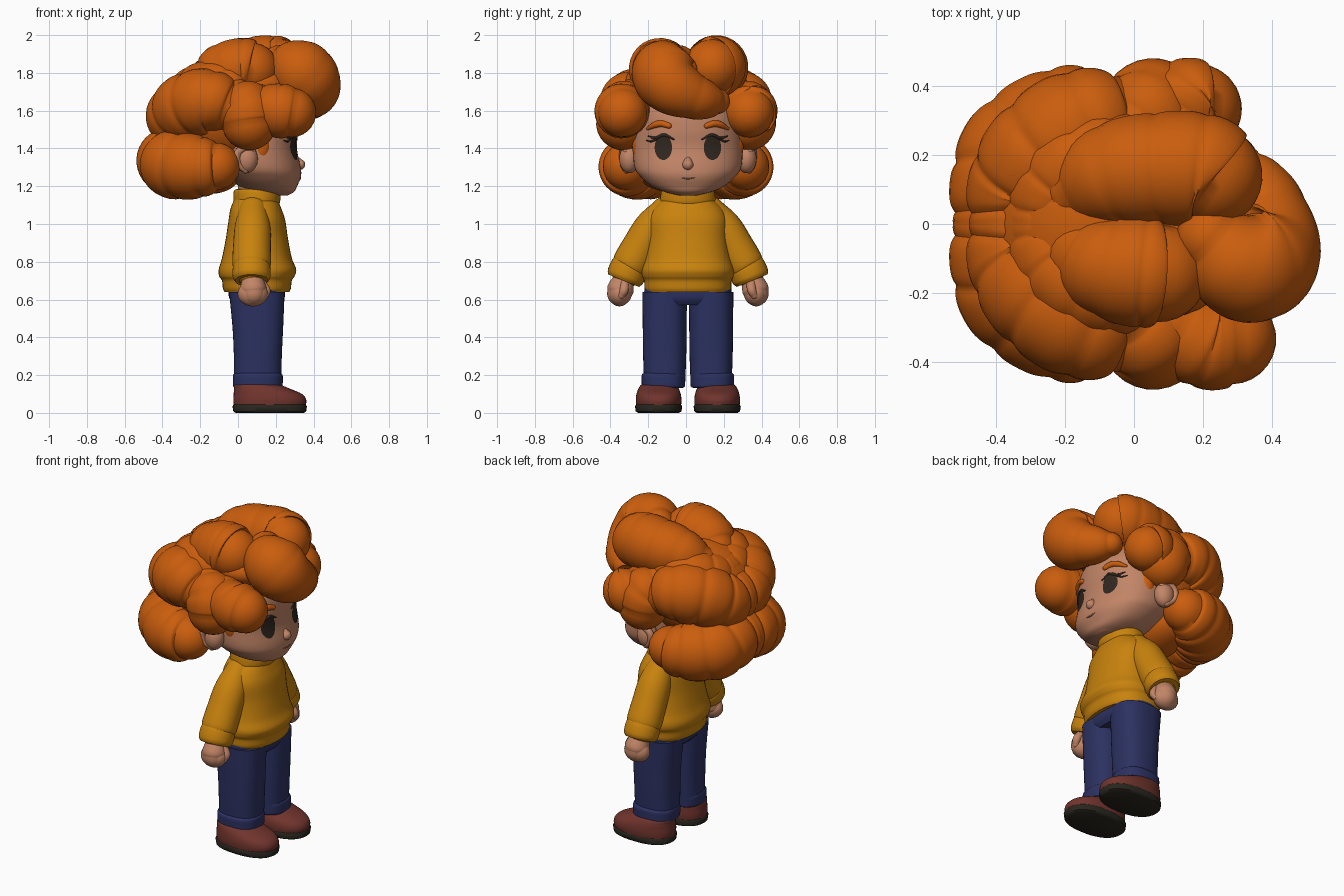
import bpy, math
from mathutils import Vector
from mathutils.bvhtree import BVHTree

if "Cube" in bpy.data.objects:
    bpy.data.objects.remove(bpy.data.objects["Cube"])


def material(name, rgb):
    m = bpy.data.materials.new(name)
    m.use_nodes = True
    m.diffuse_color = (*rgb, 1)
    m.node_tree.nodes["Principled BSDF"].inputs["Base Color"].default_value = (*rgb, 1)
    return m


HAIR = material("ginger_hair", (0.59, 0.11, 0.004))
SKIN = material("skin", (0.54, 0.235, 0.135))
KNIT = material("mustard_knit", (0.58, 0.225, 0.004))
DENIM = material("navy_denim", (0.025, 0.031, 0.12))
LEATHER = material("red_brown_leather", (0.165, 0.034, 0.026))
RUBBER = material("dark_rubber", (0.022, 0.019, 0.013))
EYE = material("dark_brown_eye", (0.03, 0.02, 0.014))
LIP = material("mouth_line", (0.36, 0.13, 0.075))
parts = []


def mesh_object(name, verts, faces, mat):
    me = bpy.data.meshes.new(name)
    me.from_pydata(verts, [], faces)
    me.materials.append(mat)
    me.shade_smooth()
    me.set_sharp_from_angle(angle=math.radians(50))
    ob = bpy.data.objects.new(name, me)
    bpy.context.collection.objects.link(ob)
    parts.append(ob)
    return ob


def skin_rings(name, rings, mat):
    n = len(rings[0])
    verts = [p for ring in rings for p in ring]
    faces = [(i * n + j, i * n + (j + 1) % n, (i + 1) * n + (j + 1) % n, (i + 1) * n + j)
             for i in range(len(rings) - 1) for j in range(n)]
    faces += [tuple(reversed(range(n))), tuple(range(len(verts) - n, len(verts)))]
    return mesh_object(name, verts, faces, mat)


def smooth_path(pts, steps=10):
    """Catmull-Rom samples through points of any dimension."""
    p = [Vector(q) for q in pts]
    p = [2 * p[0] - p[1]] + p + [2 * p[-1] - p[-2]]
    out = []
    for a, b, c, d in zip(p, p[1:], p[2:], p[3:]):
        for k in range(steps):
            t = k / steps
            out.append(0.5 * (2 * b + (c - a) * t + (2 * a - 5 * b + 4 * c - d) * t * t
                              + (3 * b - a - 3 * c + d) * t ** 3))
    return out + [p[-2]]


def loft(name, sections, mat, y=0, power=2.0, steps=6, n=40):
    """Stack of horizontal rounded sections: z, centre x, half depth, half width."""
    rings = []
    for z, cx, rx, ry in smooth_path(sections, steps):
        ring = []
        for j in range(n):
            c, s = math.cos(j * math.tau / n), math.sin(j * math.tau / n)
            ring.append((cx + rx * math.copysign(abs(c) ** (2 / power), c),
                         y + ry * math.copysign(abs(s) ** (2 / power), s), z))
        rings.append(ring)
    return skin_rings(name, rings, mat)


def tube(name, pts, mat, ribs=0, depth=0.1, n=28, steps=10, caps=True):
    """Round swept form with domed ends and optional soft creases: x, y, z, radius."""
    path = smooth_path(pts, steps)
    pos = [Vector(q[:3]) for q in path]
    tan = [(pos[min(i + 1, len(pos) - 1)] - pos[max(i - 1, 0)]).normalized() for i in range(len(pos))]
    rad = []
    for i, q in enumerate(path):
        crease = (1 - abs(math.sin(math.pi * ribs * i / (len(path) - 1)))) ** 2 if ribs else 0
        rad.append(q[3] * (1 - depth * crease))
    if caps:
        arc = [math.pi / 2 * k / 7 for k in range(1, 7)] + [1.55]
        p0, p1, t0, t1, r0, r1 = pos[0], pos[-1], tan[0], tan[-1], rad[0], rad[-1]
        pos = [p0 - t0 * r0 * math.sin(a) for a in reversed(arc)] + pos + [p1 + t1 * r1 * math.sin(a) for a in arc]
        rad = [r0 * math.cos(a) for a in reversed(arc)] + rad + [r1 * math.cos(a) for a in arc]
        tan = [t0] * 7 + tan + [t1] * 7
    u = tan[0].orthogonal()
    rings = []
    for p, t, r in zip(pos, tan, rad):
        u = (u - t * u.dot(t)).normalized()
        v = t.cross(u)
        rings.append([p + r * (u * math.cos(j * math.tau / n) + v * math.sin(j * math.tau / n)) for j in range(n)])
    return skin_rings(name, rings, mat)


def ball(name, loc, size, mat):
    rings = [[(loc[0] + size[0] * math.sin(a) * math.cos(b), loc[1] + size[1] * math.sin(a) * math.sin(b),
               loc[2] - size[2] * math.cos(a)) for b in [j * math.tau / 32 for j in range(32)]]
             for a in [0.01 + (math.pi - 0.02) * k / 20 for k in range(21)]]
    return skin_rings(name, rings, mat)


# Head, with the scalp above the hairline coloured as hair
head = loft("head", [(1.152, .215, .05, .05), (1.17, .185, .112, .125), (1.2, .16, .153, .192), (1.25, .135, .198, .25),
                     (1.3, .11, .222, .282), (1.4, .09, .222, .29), (1.5, .08, .238, .285), (1.6, .07, .235, .27),
                     (1.7, .05, .19, .21), (1.78, .03, .08, .1)], SKIN, power=2.15, n=56)
head.data.materials.append(HAIR)
for f in head.data.polygons:
    if f.center.z > 1.63 or f.center.x < -0.06:
        f.material_index = 1
surface = BVHTree.FromPolygons([v.co for v in head.data.vertices], [f.vertices[:] for f in head.data.polygons])


def on_face(y, z, lift=0.004):
    hit = surface.ray_cast(Vector((1, y, z)), Vector((-1, 0, 0)))[0]
    return (hit.x + lift, y, z)


def face_line(name, pts, mat):
    return tube(name, [(*on_face(y, z, 0), r) for y, z, r in pts], mat, n=10, steps=6)


loft("neck", [(1.1, .1, .1, .11), (1.22, .1, .1, .11)], SKIN)
tube("nose", [(.3, 0, 1.35, .016), (.327, 0, 1.315, .029)], SKIN)
face_line("mouth", [(-.035, 1.245, .002), (0, 1.24, .004), (.035, 1.245, .002)], LIP)

# Collar, torso and ribbed hem of the sweater
loft("sweater_body", [(.64, .1, .172, .222), (.66, .1, .18, .23), (.7, .1, .185, .232), (.725, .1, .2, .243),
                      (.76, .103, .205, .245), (.82, .1, .185, .228), (.92, .1, .165, .212), (1.02, .1, .15, .21),
                      (1.08, .095, .135, .185), (1.13, .095, .115, .14)], KNIT, power=2.3)
loft("sweater_collar", [(1.09, .1, .11, .135), (1.115, .1, .122, .147), (1.15, .1, .125, .145),
                        (1.178, .1, .12, .138), (1.185, .1, .105, .12)], KNIT)
loft("trouser_seat", [(.57, .105, .12, .18), (.61, .1, .147, .228), (.68, .1, .15, .228)], DENIM, power=2.5)

for side, s in (("left", 1), ("right", -1)):
    # Eye, lashes and brow
    cy, cz = .13 * s, 1.405
    rings = [[on_face(cy + .046 * k * math.cos(a), cz + .066 * k * math.sin(a)) for a in
              [j * math.tau / 32 * s for j in range(32)]] for k in (1, .75, .5, .25, .02)]
    faces = [(i * 32 + j, i * 32 + (j + 1) % 32, i * 32 + 32 + (j + 1) % 32, i * 32 + 32 + j)
             for i in range(4) for j in range(32)]
    mesh_object(side + "_eye", sum(rings, []), faces + [tuple(range(128, 160))], EYE)
    face_line(side + "_lashes", [(.075 * s, 1.448, .004), (.125 * s, 1.472, .008), (.17 * s, 1.455, .008),
                                 (.21 * s, 1.465, .003)], EYE)
    face_line(side + "_outer_lash", [(.17 * s, 1.448, .006), (.195 * s, 1.437, .005), (.218 * s, 1.442, .003)], EYE)
    face_line(side + "_brow", [(.1 * s, 1.52, .015), (.14 * s, 1.531, .018), (.175 * s, 1.524, .017),
                               (.212 * s, 1.505, .009)], HAIR)

    # Ear with soft raised rim, and sideburn
    ball(side + "_ear", (.045, .31 * s, 1.345), (.06, .053, .076), SKIN)
    tube(side + "_ear_rim", [(.075, .325 * s, 1.388, .018), (.04, .342 * s, 1.405, .02), (-.002, .346 * s, 1.375, .02),
                             (0, .342 * s, 1.32, .019), (.04, .325 * s, 1.285, .018)], SKIN, n=14)
    ball(side + "_sideburn", (.125, .26 * s, 1.42), (.045, .035, .09), HAIR)

    # Sleeve, cuff and mitten-shaped hand
    tube(side + "_sleeve", [(.08, .12 * s, 1.068, .077), (.077, .19 * s, .98, .095), (.074, .248 * s, .88, .1),
                            (.072, .298 * s, .79, .102), (.072, .318 * s, .755, .088)], KNIT)
    tube(side + "_cuff", [(.072, .3 * s, .785, .09), (.072, .312 * s, .765, .1), (.072, .331 * s, .722, .1),
                          (.072, .34 * s, .7, .088)], KNIT, caps=False)
    tube(side + "_hand", [(.075, .335 * s, .72, .052), (.08, .355 * s, .66, .07), (.082, .362 * s, .633, .066)], SKIN)
    ball(side + "_fingers", (.078, .362 * s, .63), (.08, .058, .066), SKIN)
    tube(side + "_thumb", [(.125, .335 * s, .685, .025), (.148, .338 * s, .65, .024), (.143, .352 * s, .622, .02)],
         SKIN, n=14)

    # Trouser leg and turn-up
    loft(side + "_trouser_leg", [(.14, .103, .125, .108), (.3, .105, .127, .114), (.45, .105, .134, .116),
                                 (.64, .1, .147, .118)], DENIM, y=.123 * s, power=2.5)
    loft(side + "_turn_up", [(.132, .105, .118, .102), (.14, .105, .13, .113), (.17, .105, .132, .115),
                             (.2, .105, .131, .114), (.212, .105, .12, .104)], DENIM, y=.13 * s, power=2.5)

    # Shoe and sole
    loft(side + "_sole", [(0, .168, .18, .108), (.008, .168, .193, .121), (.035, .168, .197, .125),
                          (.045, .168, .19, .118)], RUBBER, y=.155 * s, power=2.3, steps=1)
    loft(side + "_shoe", [(.038, .168, .191, .119), (.07, .168, .193, .121), (.1, .158, .181, .117),
                          (.128, .127, .148, .107), (.15, .1, .118, .09), (.163, .09, .06, .05)],
         LEATHER, y=.155 * s, power=2.25)

# The figure stands slightly to the left of the middle of the hair
for ob in parts:
    ob.location.y = .01

# Side and temple curls, shorter on the left
for side, s, reach in (("left", 1, -.1), ("right", -1, 0)):
    tube(side + "_side_curl", [(-.01, .27 * s, 1.68, .1), (.045, .32 * s, 1.62, .147), (.06, .332 * s, 1.535, .154)],
         HAIR, ribs=2, depth=.06)
    tube(side + "_temple_curl", [(.12, .29 * s, 1.635, .11), (.2 + reach / 2, .335 * s, 1.605, .145),
                                 (.282 + reach, .335 * s, 1.59, .14)], HAIR, ribs=2, depth=.06)


def back_roll(name, half, ribs, depth):
    """Mirror half a path across the middle to wrap a roll round the back."""
    other = [(x, -y, z, r) for x, y, z, r in reversed(half[:-1])]
    tube(name, half + other, HAIR, ribs=ribs, depth=depth, n=36, steps=16)


# Hair mass, the rolls round the back and the pleated tier joining them to the crown
ball("hair_core", (-.09, 0, 1.58), (.33, .33, .29), HAIR)
ball("hair_crown", (.1, 0, 1.74), (.23, .27, .12), HAIR)
ball("nape_hair", (-.14, 0, 1.3), (.17, .29, .14), HAIR)
back_roll("lower_back_roll", [(-.115, .315, 1.305, .135), (-.2, .298, 1.303, .167), (-.32, .21, 1.312, .184),
                              (-.362, .1, 1.335, .176), (-.362, 0, 1.34, .165)], 9, .07)
back_roll("upper_back_roll", [(-.05, .305, 1.62, .135), (-.15, .285, 1.65, .172), (-.26, .2, 1.625, .18),
                              (-.315, .1, 1.575, .172), (-.315, 0, 1.57, .165)], 9, .07)
back_roll("upper_pleats", [(-.05, .21, 1.73, .125), (-.16, .18, 1.735, .13), (-.23, .1, 1.705, .13),
                           (-.245, 0, 1.69, .125)], 7, .06)

# Two rolls over the crown and the big curl at the front
tube("left_crown_roll", [(-.16, .1, 1.76, .115), (-.06, .145, 1.81, .153), (.07, .16, 1.825, .167),
                         (.19, .158, 1.832, .168), (.225, .14, 1.83, .155)], HAIR, ribs=4, depth=.04)
tube("right_crown_roll", [(-.14, -.09, 1.77, .125), (-.07, -.125, 1.81, .153), (.03, -.137, 1.82, .167),
                          (.07, -.14, 1.815, .152)], HAIR, ribs=3, depth=.04)
tube("front_curl", [(.22, -.04, 1.85, .1), (.29, -.1, 1.825, .158), (.352, -.11, 1.785, .178),
                    (.39, -.06, 1.725, .155), (.38, .04, 1.675, .125), (.345, .115, 1.655, .1),
                    (.31, .165, 1.65, .07)], HAIR, ribs=3, depth=.03, n=36)
